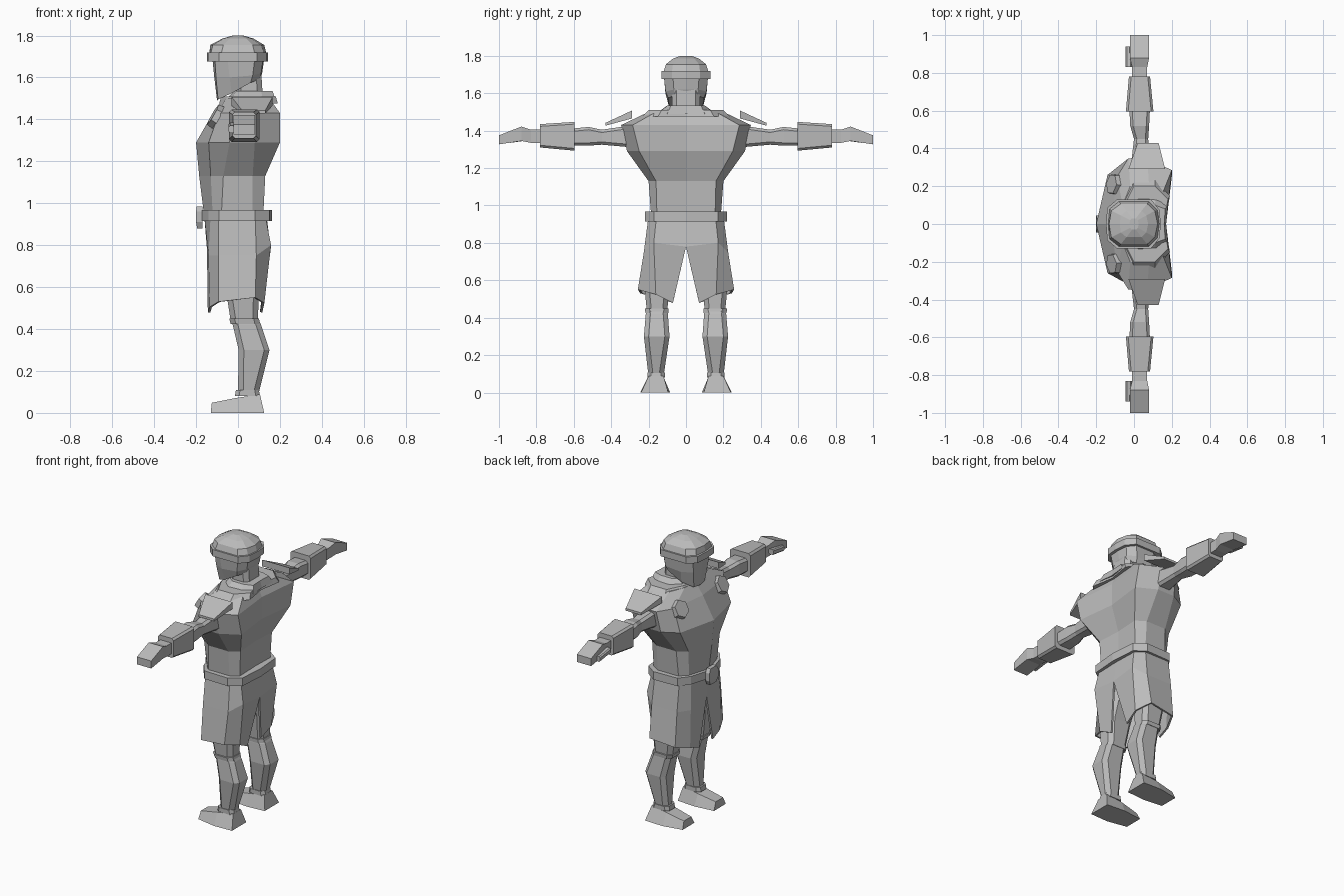
import bpy, bmesh, math
from mathutils import Vector, Matrix

grey = bpy.data.materials.new("armour grey")
grey.diffuse_color = (0.5, 0.5, 0.5, 1)


def finish(bm, name, mirror=False, recalc=True):
    if recalc:
        bmesh.ops.recalc_face_normals(bm, faces=bm.faces)
    me = bpy.data.meshes.new(name)
    bm.to_mesh(me)
    bm.free()
    me.materials.append(grey)
    ob = bpy.data.objects.new(name, me)
    bpy.context.collection.objects.link(ob)
    if mirror:
        mod = ob.modifiers.new("Mirror", 'MIRROR')
        mod.use_axis = (False, True, False)
    return ob


def loft(name, rings, mirror=False):
    """Skin a closed, capped tube through rings of equal length."""
    bm = bmesh.new()
    vs = [[bm.verts.new(p) for p in r] for r in rings]
    n = len(vs[0])
    for a, b in zip(vs, vs[1:]):
        for i in range(n):
            bm.faces.new((a[i], a[(i + 1) % n], b[(i + 1) % n], b[i]))
    bm.faces.new(vs[0])
    bm.faces.new(vs[-1])
    return finish(bm, name, mirror)


def sym(z, *pts):
    """Left-right symmetric ring; first and last points lie on the centre line."""
    half = [(p[0], p[1], p[2] if len(p) > 2 else z) for p in pts]
    return half + [(x, -y, h) for x, y, h in half[-2:0:-1]]


def section(a0, a1, b0, b1, c):
    """Rectangle with corners cut by c."""
    if c == 0:
        return [(a0, b0), (a1, b0), (a1, b1), (a0, b1)]
    return [(a0 + c, b0), (a1 - c, b0), (a1, b0 + c), (a1, b1 - c),
            (a1 - c, b1), (a0 + c, b1), (a0, b1 - c), (a0, b0 + c)]


def limb_y(name, rows, c=0):      # rows: y, x0, x1, z0, z1
    return loft(name, [[(x, r[0], z) for x, z in section(*r[1:], c)] for r in rows], True)


def limb_z(name, rows, c=0, mirror=True):      # rows: z, x0, x1, y0, y1
    return loft(name, [[(x, y, r[0]) for x, y in section(*r[1:], c)] for r in rows], mirror)


# Torso: tapered waist, broad chest, sloping shoulders
loft("torso", [
    sym(.93, (-.16, 0), (-.12, .14), (-.08, .185), (.07, .185), (.12, .155), (.115, 0)),
    sym(1.13, (-.185, 0), (-.13, .16), (-.07, .20), (.07, .20), (.13, .16), (.12, 0)),
    sym(1.29, (-.2, 0), (-.14, .26), (-.04, .315), (.08, .315), (.2, .25), (.17, 0)),
    sym(1.43, (-.12, 0), (-.09, .25), (-.03, .347), (.07, .347), (.2, .285), (.17, 0)),
    sym(1.50, (-.07, 0), (-.06, .10), (-.02, .20), (.08, .20), (.15, .16), (.14, 0))])

# Layered collar
loft("collar_base", [
    sym(1.475, (-.09, 0), (-.07, .13), (-.01, .235), (.11, .235), (.19, .15), (.165, 0)),
    sym(1.51, (-.08, 0), (-.05, .10), (0, .20), (.11, .20), (.18, .13), (.155, 0))])
loft("collar_top", [
    sym(1.49, (-.06, 0), (-.04, .10), (.02, .16), (.12, .15), (.18, .10), (.17, 0)),
    sym(1.535, (-.02, 0), (-.01, .07), (.03, .10), (.11, .10), (.165, .08), (.16, 0))])

# Neck and head with a jaw that slopes up to the nape
limb_z("neck", [(1.48, -.01, .12, -.075, .075), (1.64, -.01, .11, -.075, .075)], .025, False)
loft("head", [
    sym(0, (-.10, 0, 1.49), (-.095, .055, 1.495), (-.03, .09, 1.525),
        (.06, .095, 1.575), (.10, .06, 1.59), (.105, 0, 1.59)),
    sym(0, (-.113, 0, 1.60), (-.105, .075, 1.60), (-.04, .11, 1.60),
        (.07, .11, 1.61), (.11, .065, 1.62), (.115, 0, 1.62)),
    sym(1.69, (-.122, 0), (-.11, .085), (-.05, .118), (.08, .118), (.12, .07), (.125, 0))])
# Helmet brow band and faceted dome
loft("helmet_band", [
    sym(z, (-.148, 0), (-.142, .085), (-.09, .13), (.09, .13), (.135, .075), (.142, 0))
    for z in (1.675, 1.718)])
loft("helmet_dome", [
    sym(1.715, (-.137, 0), (-.13, .08), (-.08, .12), (.08, .12), (.125, .075), (.135, 0)),
    sym(1.755, (-.132, 0), (-.12, .07), (-.07, .107), (.07, .107), (.11, .07), (.125, 0)),
    sym(1.785, (-.075, 0), (-.07, .045), (-.04, .07), (.04, .07), (.065, .045), (.075, 0)),
    sym(1.80, (-.025, 0), (-.02, .02), (-.01, .03), (.01, .03), (.02, .02), (.025, 0))])

# Shoulder plates slope outward and down
loft("shoulder_plate", [
    [(-.03, .29, 1.465), (.165, .29, 1.465), (.165, .29, 1.507), (-.03, .29, 1.507)],
    [(.02, .43, 1.427), (.13, .43, 1.427), (.13, .43, 1.442), (.02, .43, 1.442)]], True)

# Hexagonal chest discs
bm = bmesh.new()
turn = Vector((-.86, .1, .5)).to_track_quat('Z', 'Y').to_matrix().to_4x4()
bmesh.ops.create_cone(bm, cap_ends=True, segments=6, radius1=.06, radius2=.055, depth=.03,
                      matrix=Matrix.Translation((-.107, .21, 1.415)) @ turn)
finish(bm, "chest_disc", True)

# Arms, bracers, hands and thumbs
limb_y("upper_arm", [(.28, -.02, .09, 1.31, 1.43), (.45, 0, .075, 1.325, 1.405),
                     (.52, -.02, .08, 1.32, 1.42), (.62, -.025, .085, 1.32, 1.41)], .015)
limb_y("bracer", [(.595, -.043, .103, 1.293, 1.447), (.78, -.027, .085, 1.31, 1.435)], .012)
limb_y("hand", [(.77, -.01, .07, 1.335, 1.405), (.83, -.01, .07, 1.335, 1.405),
                (.88, -.022, .08, 1.345, 1.422), (1.0, -.022, .08, 1.327, 1.375)])
limb_y("thumb", [(.83, -.045, -.01, 1.35, 1.385), (.94, -.045, -.018, 1.335, 1.37)], .007)

# Belt and buckle
loft("belt", [sym(z, (-.185, 0), (-.14, .15), (-.09, .215), (.08, .22), (.15, .17), (.163, 0))
              for z in (.915, .967)])
limb_z("buckle", [(.88, -.195, -.17, -.03, .03), (.91, -.2, -.17, -.045, .045),
                  (.96, -.2, -.17, -.045, .045), (.985, -.197, -.17, -.03, .03)], 0, False)

# Skirt split at front and back: each column runs waist, mid, hem
columns = [
    [(-.155, 0, .94), (-.142, 0, .78), (-.138, .07, .48)],
    [(-.125, .13, .94), (-.135, .15, .75), (-.13, .15, .505)],
    [(-.09, .195, .94), (-.09, .22, .75), (-.09, .24, .53)],
    [(.08, .195, .94), (.085, .22, .75), (.08, .252, .55)],
    [(.125, .155, .94), (.152, .17, .80), (.12, .16, .525)],
    [(.13, 0, .94), (.15, 0, .78), (.11, .07, .48)]]
bm = bmesh.new()
cols = [[bm.verts.new(p) for p in c] for c in columns]
for a, b in zip(cols, cols[1:]):
    for i in range(2):
        bm.faces.new((a[i], a[i + 1], b[i + 1], b[i]))
skirt = finish(bm, "skirt", True)
solid = skirt.modifiers.new("Thickness", 'SOLIDIFY')
solid.thickness = .012
solid.offset = 0

# Legs: thigh, knee band, calf, ankle cuff and wedge foot
limb_z("thigh", [(.86, -.09, .09, .01, .16), (.6, -.06, .10, .085, .225),
                 (.44, -.035, .095, .10, .21)], .025)
limb_z("knee_band", [(.425, -.035, .105, .095, .217), (.45, -.042, .10, .093, .22)], .025)
limb_z("calf", [(.44, -.03, .10, .10, .212), (.42, -.025, .11, .097, .215),
                (.30, .003, .15, .088, .225), (.10, 0, .10, .118, .202)], .025)
limb_z("ankle_cuff", [(.08, -.015, .105, .113, .207), (.108, -.01, .10, .113, .207)], .02)
loft("foot", [
    [(-.13, .10, 0), (-.13, .22, 0), (-.125, .20, .048), (-.125, .125, .048)],
    [(0, .085, 0), (0, .245, 0), (-.005, .205, .072), (-.005, .115, .072)],
    [(.125, .095, 0), (.125, .24, 0), (.105, .2, .088), (.105, .12, .088)]], True)
